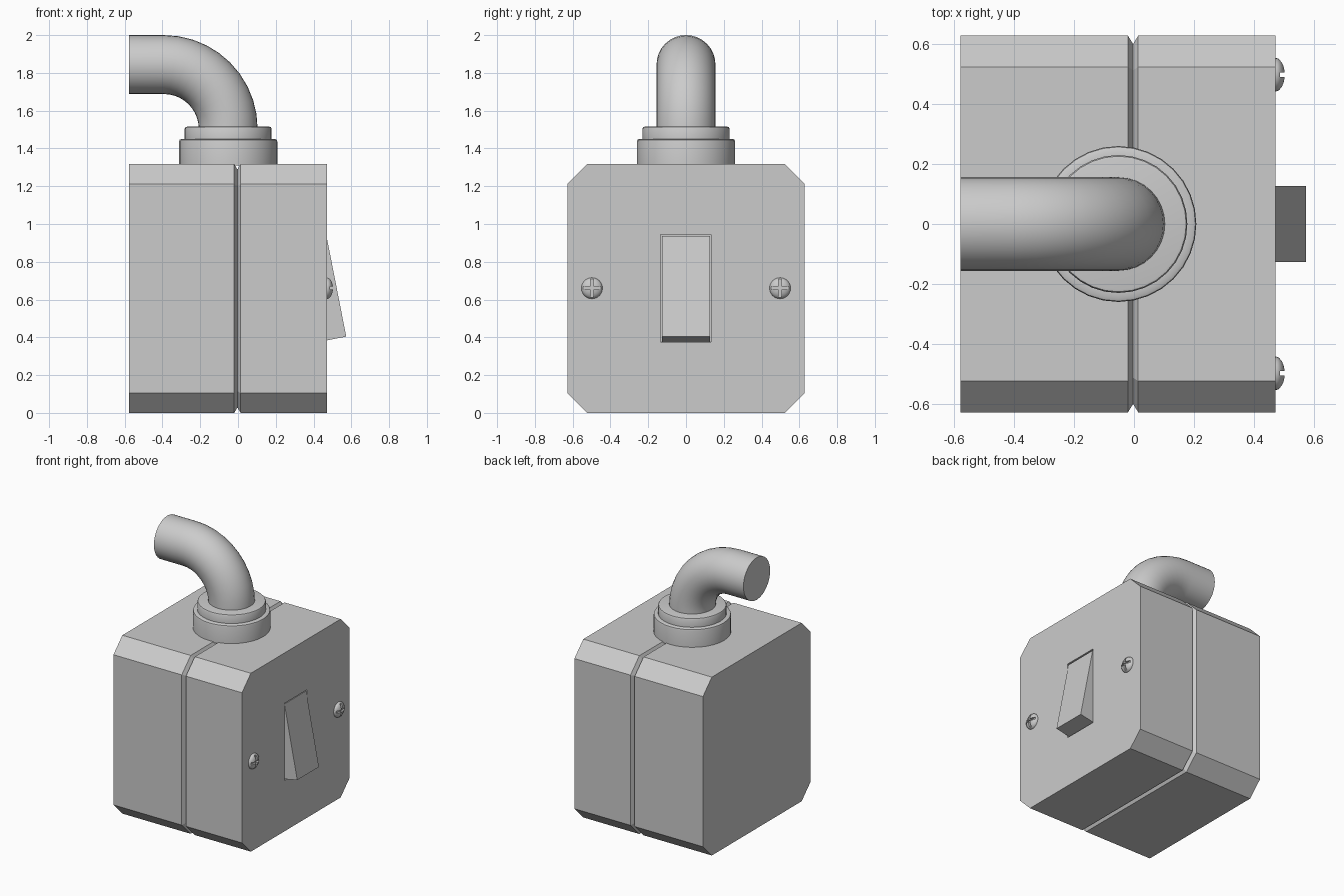
import bpy, bmesh, math
from math import sin, cos, pi

if "Cube" in bpy.data.objects:
    bpy.data.objects.remove(bpy.data.objects["Cube"])


def loft(name, rings, smooth=None):
    """Skin a list of equal-length point rings and cap both ends."""
    bm = bmesh.new()
    rows = [[bm.verts.new(p) for p in r] for r in rings]
    n = len(rows[0])
    for a, b in zip(rows, rows[1:]):
        for i in range(n):
            j = (i + 1) % n
            bm.faces.new((a[i], a[j], b[j], b[i]))
    bm.faces.new(rows[0])
    bm.faces.new(rows[-1])
    bmesh.ops.recalc_face_normals(bm, faces=bm.faces[:])
    me = bpy.data.meshes.new(name)
    bm.to_mesh(me)
    bm.free()
    ob = bpy.data.objects.new(name, me)
    bpy.context.collection.objects.link(ob)
    bpy.ops.object.select_all(action='DESELECT')
    bpy.context.view_layer.objects.active = ob
    ob.select_set(True)
    if smooth:
        bpy.ops.object.shade_smooth_by_angle(angle=math.radians(smooth))
    return ob


def block(name, x, y, z):
    return loft(name, [[(a, y[0], z[0]), (a, y[1], z[0]), (a, y[1], z[1]), (a, y[0], z[1])] for a in x])


def cut(ob, cutter):
    """Boolean subtract, then discard the cutter."""
    cutter.hide_render = True
    m = ob.modifiers.new("cut", 'BOOLEAN')
    m.operation, m.solver, m.object = 'DIFFERENCE', 'EXACT', cutter
    bpy.context.view_layer.objects.active = ob
    bpy.ops.object.modifier_apply(modifier=m.name)
    bpy.data.objects.remove(cutter)


# Housing: chamfered block with a V groove around the seam
W, H, C = 0.628, 1.317, 0.104


def section(x, d):
    w, lo, hi, c = W - d, d, H - d, C - d * 0.59
    return [(x, -w + c, lo), (x, w - c, lo), (x, w, lo + c), (x, w, hi - c),
            (x, w - c, hi), (x, -w + c, hi), (x, -w, hi - c), (x, -w, lo + c)]


housing = loft("housing", [section(x, d) for x, d in
               ((-0.578, 0), (-0.02, 0), (-0.003, 0.028), (0.014, 0), (0.472, 0))])
cut(housing, block("switch_recess", (0.42, 0.6), (-0.134, 0.132), (0.374, 0.945)))

# Rocker switch, tilted in its recess
rocker = ((0.573, 0.404), (0.4685, 0.937), (0.415, 0.9265), (0.415, 0.373))
loft("rocker_switch", [[(x, y, z) for x, z in rocker] for y in (-0.127, 0.126)])

# Cross-head screws
for side, name in ((-1, "screw_left"), (1, "screw_right")):
    yc, zc, r, h = 0.498 * side, 0.66, 0.056, 0.031
    dome = [(0.46, r)] + [(0.472 + h * sin(t), r * cos(t)) for t in (k * pi / 2 / 6.3 for k in range(7))]
    screw = loft(name, [[(x, yc + q * cos(2 * pi * i / 24), zc + q * sin(2 * pi * i / 24))
                         for i in range(24)] for x, q in dome], 40)
    for a, b in ((0.048, 0.008), (0.008, 0.048)):
        cut(screw, block("slot", (0.485, 0.53), (yc - a, yc + a), (zc - b, zc + b)))

# Stepped cable gland with softened rims
PX = -0.052
gland = ((1.31, 0.26), (1.435, 0.26), (1.446, 0.257), (1.45, 0.248), (1.451, 0.23),
         (1.505, 0.23), (1.513, 0.226), (1.515, 0.218))
loft("cable_gland", [[(PX + r * cos(2 * pi * i / 32), r * sin(2 * pi * i / 32), z)
                      for i in range(32)] for z, r in gland], 35)

# Conduit: short riser, quarter bend, straight run to the back
R, PR, Z0 = 0.34, 0.156, 1.504
path = [(PX, 1.45, 0)]
path += [(PX - R + R * cos(t), Z0 + R * sin(t), t) for t in (k * pi / 20 for k in range(11))]
path += [(-0.578, Z0 + R, pi / 2)]
loft("conduit", [[(x + PR * cos(u) * cos(t), PR * sin(u), z + PR * cos(u) * sin(t))
                  for u in (2 * pi * i / 32 for i in range(32))] for x, z, t in path], 40)
